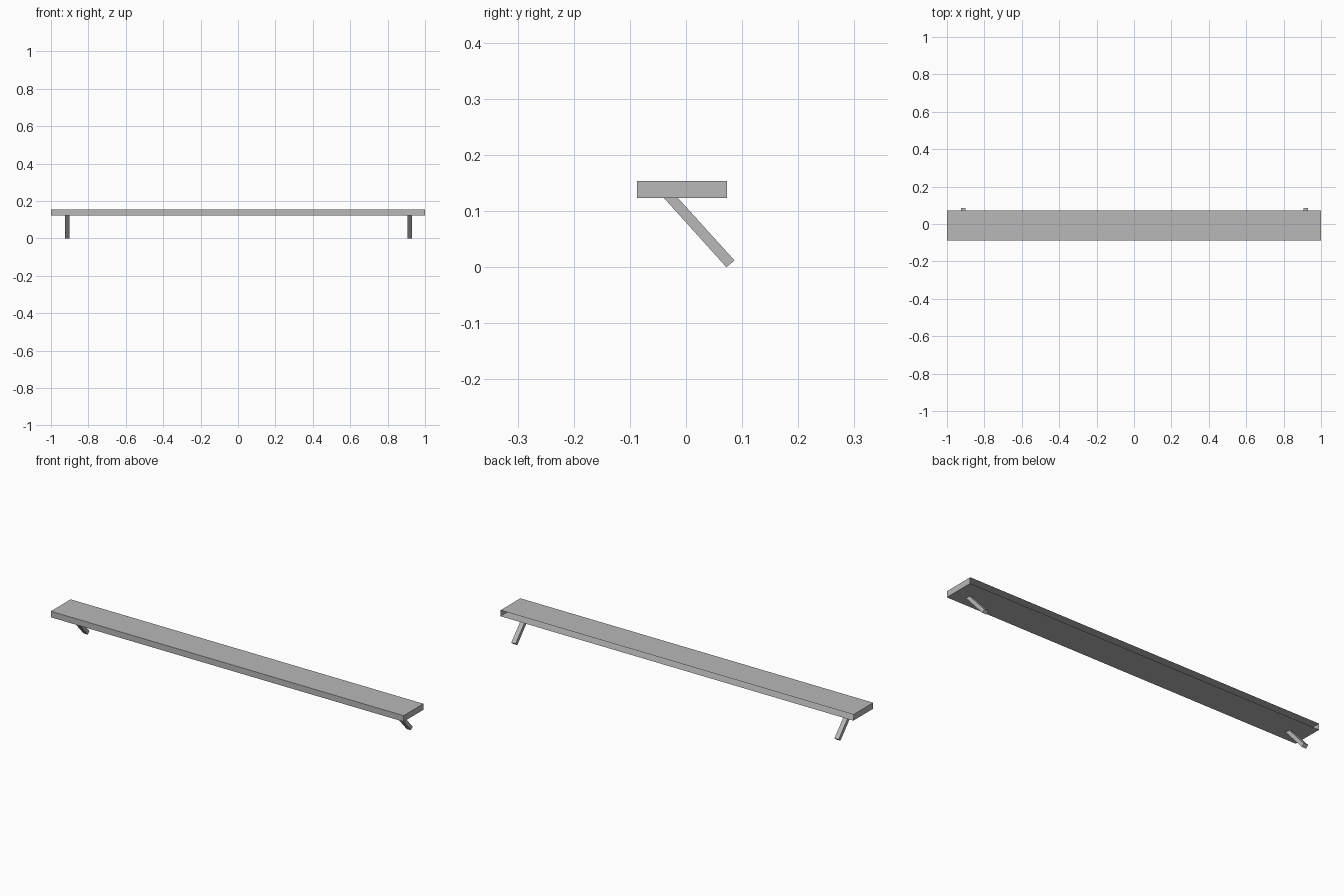
import bpy
import bmesh

# Remove the default cube
default = bpy.data.objects.get("Cube")
if default:
    bpy.data.objects.remove(default, do_unlink=True)

# Single grey finish
grey = bpy.data.materials.new("plain grey")
grey.use_nodes = True
colour = (0.48, 0.48, 0.48, 1.0)
grey.diffuse_color = colour
grey.node_tree.nodes["Principled BSDF"].inputs["Base Color"].default_value = colour


def prism(name, profile, x_min, x_max, open_back=False):
    """Extrude a (y, z) profile along x, optionally leaving the rear face open."""
    bm = bmesh.new()
    base = bm.faces.new([bm.verts.new((x_min, y, z)) for y, z in profile])
    extruded = bmesh.ops.extrude_face_region(bm, geom=[base], use_keep_orig=True)
    for item in extruded["geom"]:
        if isinstance(item, bmesh.types.BMVert):
            item.co.x = x_max
    bmesh.ops.recalc_face_normals(bm, faces=bm.faces)
    if open_back:
        back = max(bm.faces, key=lambda f: f.calc_center_median().y)
        bmesh.ops.delete(bm, geom=[back], context="FACES_ONLY")
    mesh = bpy.data.meshes.new(name)
    bm.to_mesh(mesh)
    bm.free()
    mesh.materials.append(grey)
    obj = bpy.data.objects.new(name, mesh)
    bpy.context.collection.objects.link(obj)
    return obj


# Long hollow plank, open along its rear edge
front, back, bottom, top = -0.087, 0.073, 0.123, 0.154
plank = [(front, bottom), (back, bottom), (back, top), (front, top)]
prism("plank", plank, -1.0, 1.0, open_back=True)

# Slanted legs, trimmed flush with the underside
leg = [(-0.039, bottom), (0.072, 0.0), (0.0865, 0.012), (-0.014, bottom)]
half_width = 0.012
for name, x in (("right_leg", -0.914), ("left_leg", 0.918)):
    prism(name, leg, x - half_width, x + half_width)
